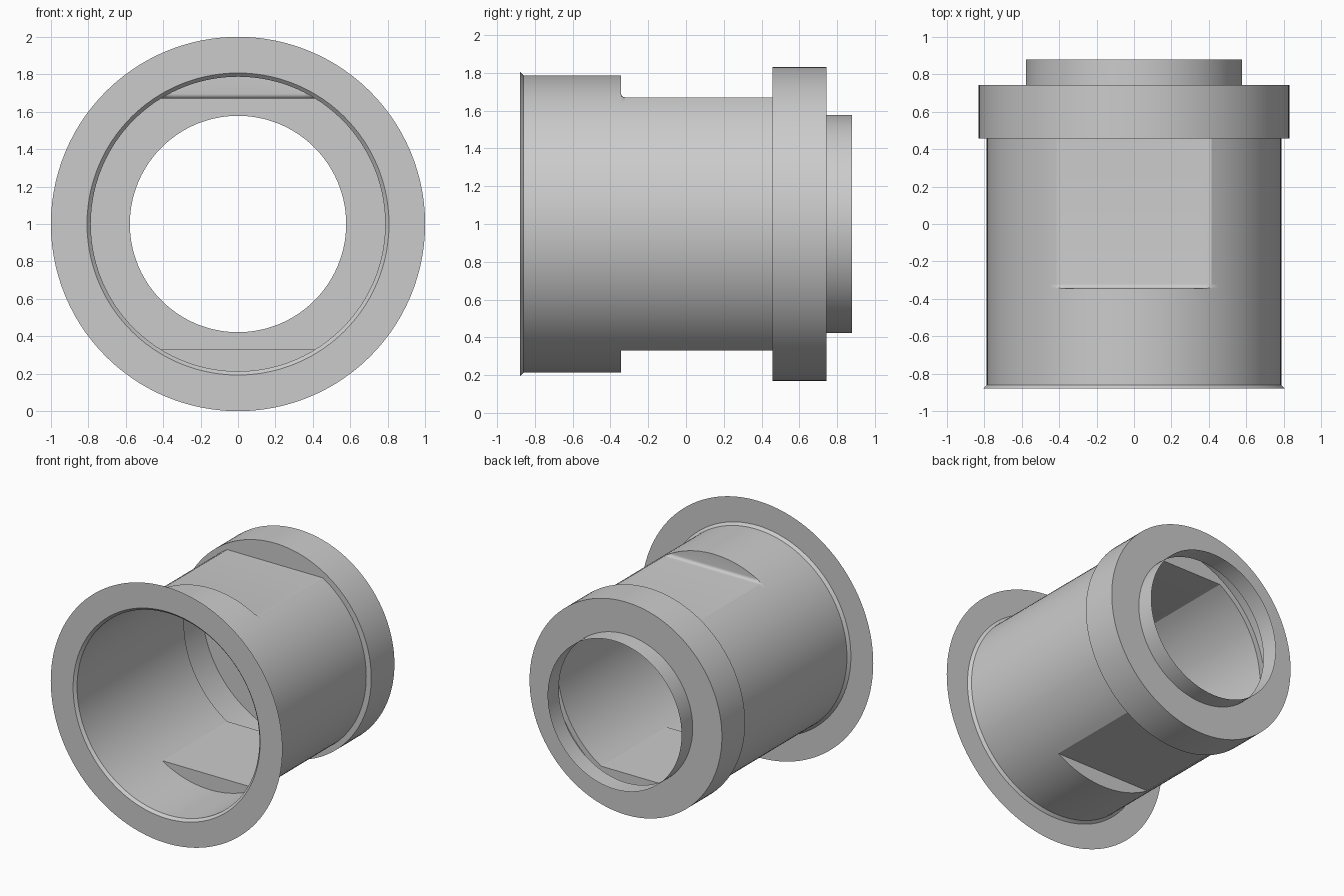
import bpy, bmesh
from math import sin, cos, asin, pi, radians

cube = bpy.data.objects.get("Cube")
if cube:
    bpy.data.objects.remove(cube)

STEPS = 36          # segments per arc between flat corners
BORE = 0.787        # radius of the main tube
FLAT = 0.67         # height of the wrench flats from the axis
FAR = 2.0           # clip height that leaves a ring round
AXIS_Z = 1.0

grey = bpy.data.materials.new("satin grey")
grey.use_nodes = True
colour = (0.6, 0.6, 0.6, 1)
grey.diffuse_color = colour
grey.node_tree.nodes["Principled BSDF"].inputs["Base Color"].default_value = colour

# Shared angles, with a vertex exactly at each corner of the flats
corner = asin(FLAT / BORE)
stops = [-corner, corner, pi - corner, pi + corner, 2 * pi - corner]
angles = [a + (b - a) * i / STEPS
          for a, b in zip(stops, stops[1:]) for i in range(STEPS)]


def ring(bm, y, radius, top=FAR, bottom=FAR):
    """Circle around the y axis, cut off above top and below -bottom."""
    return [bm.verts.new((radius * cos(a), y,
                          AXIS_Z + max(-bottom, min(top, radius * sin(a)))))
            for a in angles]


def sleeve(name, sections):
    """Thin shell joining a sequence of rings from front to back."""
    bm = bmesh.new()
    rings = [ring(bm, *s) for s in sections]
    n = len(angles)
    for a, b in zip(rings, rings[1:]):
        for i in range(n):
            j = (i + 1) % n
            bm.faces.new((a[i], b[i], b[j], a[j]))
    bmesh.ops.remove_doubles(bm, verts=bm.verts, dist=0.00002)
    mesh = bpy.data.meshes.new(name)
    bm.to_mesh(mesh)
    bm.free()
    mesh.materials.append(grey)
    obj = bpy.data.objects.new(name, mesh)
    bpy.context.collection.objects.link(obj)
    bpy.ops.object.select_all(action="DESELECT")
    obj.select_set(True)
    bpy.context.view_layer.objects.active = obj
    bpy.ops.object.shade_smooth_by_angle(angle=radians(30))


FRONT, STEP, COLLAR, SHOULDER, BACK = -0.88, -0.345, 0.457, 0.743, 0.88

# Thin front flange with a chamfered mouth
sleeve("front_flange", [(FRONT, 1.0), (FRONT, 0.807), (FRONT + 0.02, BORE)])

# Main tube: round at the front, then flats with a filleted upper step
fillet = 0.025
arc = [i * pi / 12 for i in range(7)]
sleeve("main_tube",
       [(FRONT + 0.02, BORE), (STEP, BORE), (STEP, BORE, FAR, FLAT)]
       + [(STEP + fillet * (1 - cos(t)), BORE, FLAT + fillet * (1 - sin(t)), FLAT)
          for t in arc]
       + [(COLLAR, BORE, FLAT, FLAT)])

# Wide collar with its front and rear walls
sleeve("collar", [(COLLAR, BORE, FLAT, FLAT), (COLLAR, 0.83),
                  (SHOULDER, 0.83), (SHOULDER, 0.578)])

# Narrow rear spigot
sleeve("rear_spigot", [(SHOULDER, 0.578), (BACK, 0.578)])
